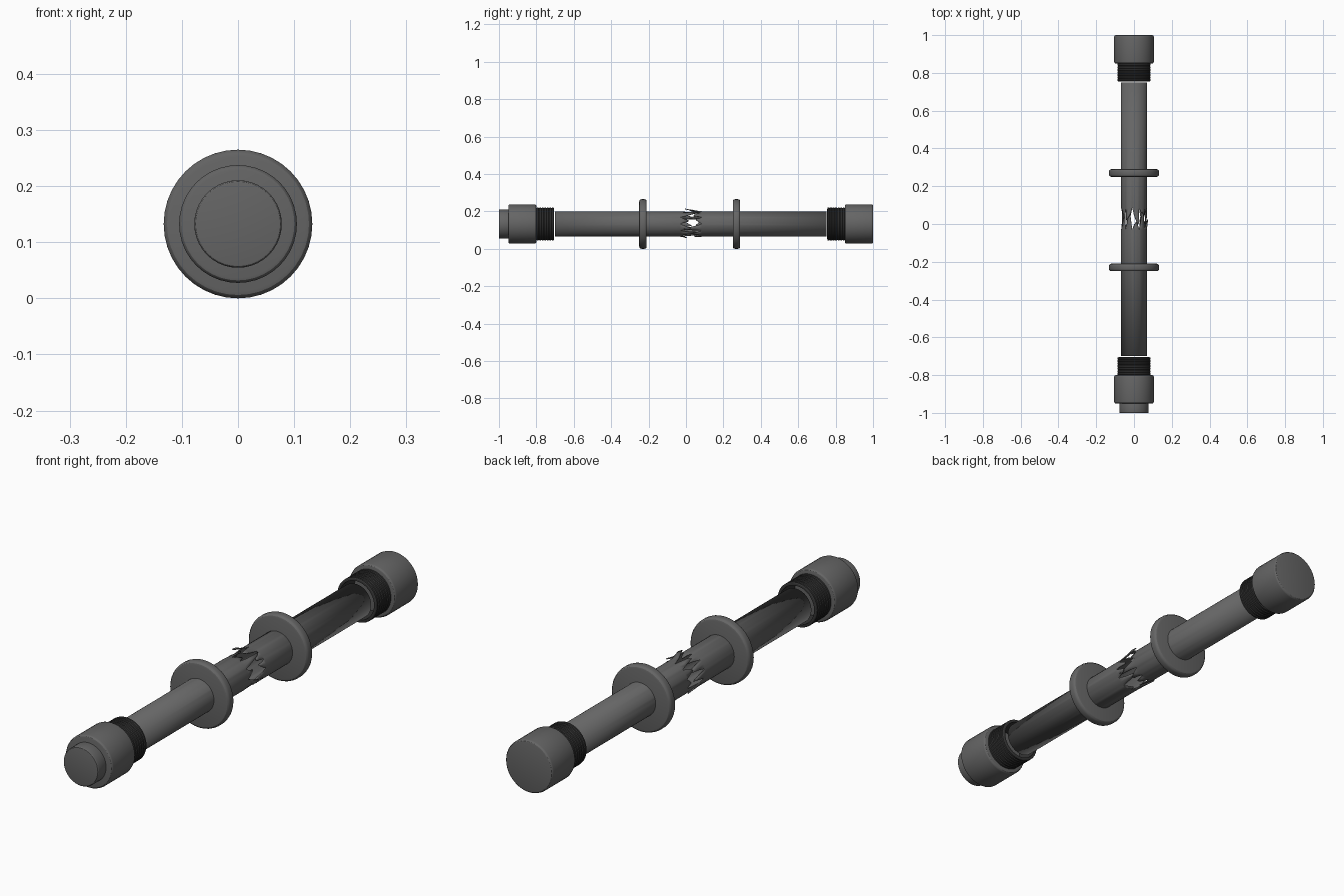
import bpy, bmesh, math, random
from mathutils import Vector

if "Cube" in bpy.data.objects:
    bpy.data.objects.remove(bpy.data.objects["Cube"])

random.seed(4)
AXIS_Z = 0.1325
SEG = 40


def material(name, v):
    m = bpy.data.materials.new(name)
    m.diffuse_color = (v, v, v, 1)
    m.use_nodes = True
    m.node_tree.nodes["Principled BSDF"].inputs["Base Color"].default_value = m.diffuse_color
    return m


STEEL = material("grey steel", 0.13)
DARK = material("dark rubber", 0.035)


def finish(bm, name, mat, recalc=True):
    if recalc:
        bmesh.ops.recalc_face_normals(bm, faces=bm.faces)
    me = bpy.data.meshes.new(name)
    bm.to_mesh(me)
    bm.free()
    me.materials.append(mat)
    ob = bpy.data.objects.new(name, me)
    bpy.context.collection.objects.link(ob)
    bpy.ops.object.select_all(action='DESELECT')
    ob.select_set(True)
    bpy.context.view_layer.objects.active = ob
    bpy.ops.object.shade_smooth_by_angle(angle=math.radians(30))
    return ob


def point(y, r, a):
    return Vector((r * math.cos(a), y, AXIS_Z + r * math.sin(a)))


def lathe(name, profile, mat, closed=False):
    """Turn a (y, radius) profile around the long axis."""
    bm = bmesh.new()
    rings = [[bm.verts.new(point(y, r, math.tau * i / SEG)) for i in range(SEG)]
             for y, r in profile]
    pairs = list(zip(rings, rings[1:]))
    if closed:
        pairs.append((rings[-1], rings[0]))
    for a, b in pairs:
        for i in range(SEG):
            j = (i + 1) % SEG
            bm.faces.new((a[i], a[j], b[j], b[i]))
    if not closed:
        bm.faces.new(rings[0])
        bm.faces.new(rings[-1])
    return finish(bm, name, mat)


def drum(name, y0, y1, r, bevel, mat=STEEL, steps=3):
    """Solid cylinder with rounded rims."""
    arc = [(bevel * (1 - math.cos(t)), bevel * (1 - math.sin(t)))
           for t in (math.pi / 2 * k / steps for k in range(steps + 1))]
    prof = [(y0 + dy, r - dr) for dy, dr in arc]
    prof += [(y1 - dy, r - dr) for dy, dr in reversed(arc)]
    return lathe(name, prof, mat)


def threaded_collar(name, y0, y1, turns=7):
    """Hollow sleeve with fine ridges."""
    step = (y1 - y0) / turns
    prof = [(y0, 0.077)]
    for k in range(turns):
        y = y0 + k * step
        prof += [(y + 0.05 * step, 0.085), (y + 0.25 * step, 0.0885),
                 (y + 0.75 * step, 0.0885), (y + 0.95 * step, 0.085)]
    prof.append((y1, 0.077))
    return lathe(name, prof, DARK, closed=True)


def torn_tube(name, y_end, y_tear, teeth, reach):
    """Hollow rod, one end torn into bent, uneven splinters."""
    d = 1 if y_tear > y_end else -1
    R, n = 0.068, teeth * 4
    bm = bmesh.new()
    ang = [math.tau * i / n for i in range(n)]
    base = [bm.verts.new(point(y_end, R, a)) for a in ang]
    root = [bm.verts.new(point(y_tear, R, a)) for a in ang]
    for i in range(n):
        j = (i + 1) % n
        bm.faces.new((base[i], base[j], root[j], root[i]))
    for t in range(teeth):
        # each splinter narrows, leans sideways and bends in or out
        length = random.uniform(*reach)
        bend = random.uniform(-0.012, 0.018)
        lean = random.uniform(-0.15, 0.15)
        row = [root[(4 * t + k) % n] for k in range(5)]
        a0, w = ang[4 * t], math.tau / teeth
        mid = [bm.verts.new(point(y_tear + d * length * random.uniform(0.35, 0.5),
                                  R + bend * 0.3, a0 + w * f + lean * 0.3))
               for f in (0.18, 0.5, 0.8)]
        tips = [bm.verts.new(point(y_tear + d * length * s, R + bend, a0 + w * f + lean))
                for f, s in ((0.4, 0.85), (0.6, 1.0))]
        bm.faces.new((row[0], row[1], mid[0]))
        bm.faces.new((row[1], row[2], mid[1], mid[0]))
        bm.faces.new((row[2], row[3], mid[2], mid[1]))
        bm.faces.new((row[3], row[4], mid[2]))
        bm.faces.new((mid[0], mid[1], tips[0]))
        bm.faces.new((mid[1], tips[1], tips[0]))
        bm.faces.new((mid[1], mid[2], tips[1]))
    bmesh.ops.recalc_face_normals(bm, faces=bm.faces)
    side = next(f for f in bm.faces if len(f.verts) == 4)
    c = side.calc_center_median()
    if side.normal.dot(Vector((c.x, 0, c.z - AXIS_Z))) < 0:
        bmesh.ops.reverse_faces(bm, faces=bm.faces)
    # thin wall
    ob = finish(bm, name, STEEL, recalc=False)
    wall = ob.modifiers.new("wall", 'SOLIDIFY')
    wall.thickness = 0.004
    wall.offset = -1
    return ob


# broken rod, front and back halves
torn_tube("front_rod", -0.70, -0.03, 11, (0.03, 0.10))
torn_tube("back_rod", 0.75, 0.085, 11, (0.03, 0.11))

# guard discs
for label, y in (("front", -0.23), ("back", 0.27)):
    drum(label + "_disc", y - 0.02, y + 0.02, 0.1325, 0.012)

# front end
threaded_collar("front_collar", -0.80, -0.705)
drum("front_cap", -0.95, -0.80, 0.105, 0.009)
drum("front_button", -1.0, -0.945, 0.078, 0.005)

# back end
threaded_collar("back_collar", 0.755, 0.85)
drum("back_cap", 0.85, 1.0, 0.105, 0.009)
